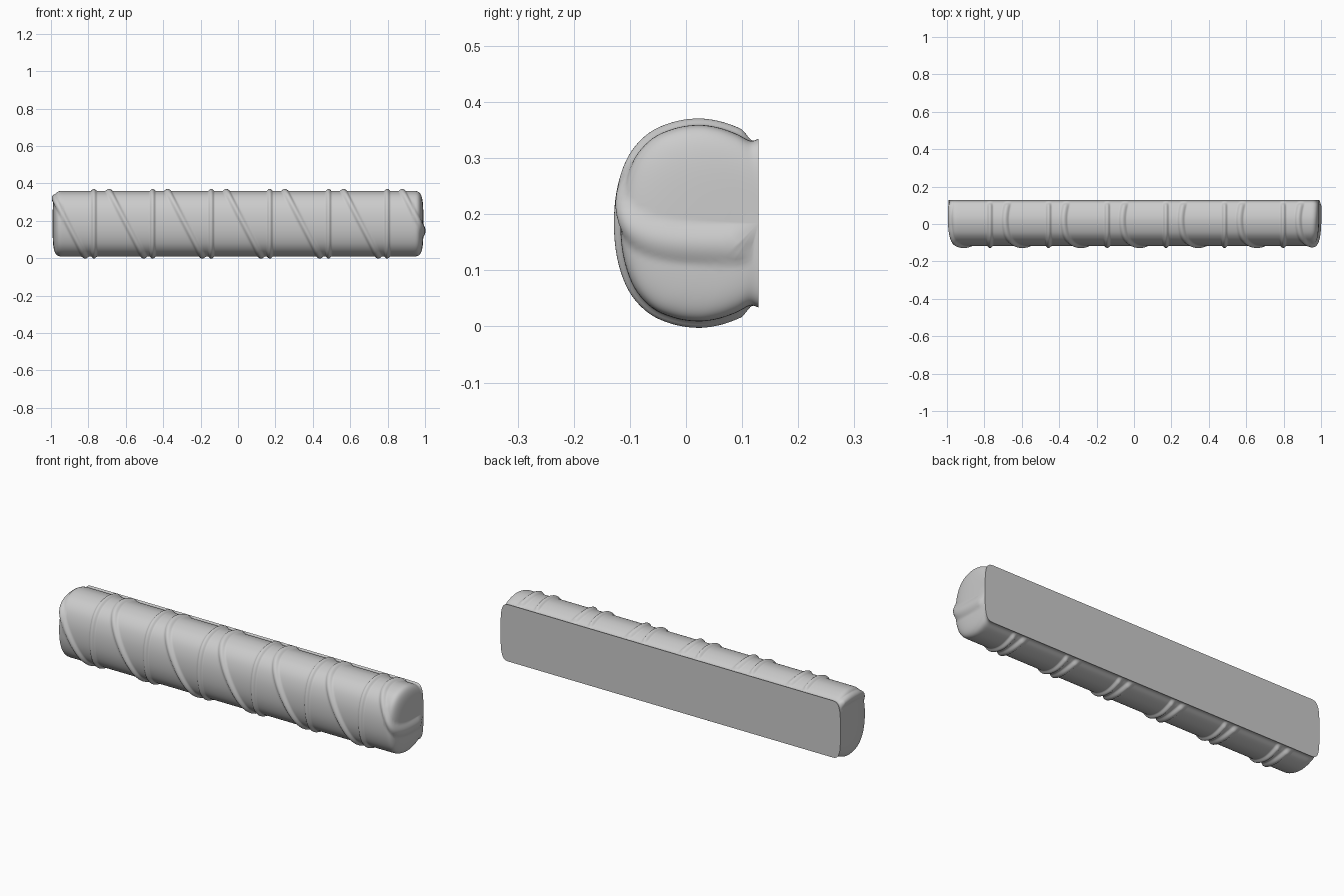
import bpy, bmesh, math
from mathutils import Vector

if "Cube" in bpy.data.objects:
    bpy.data.objects.remove(bpy.data.objects["Cube"])

BACK, MID = 0.129, 0.184          # flat back plane, height of centre line
# half of the D-shaped section: (y, height from centre), back lip to front nose
half = [(0.129, 0.150), (0.114, 0.147), (0.088, 0.160), (0.055, 0.171),
        (0.02, 0.175), (-0.02, 0.169), (-0.06, 0.151), (-0.092, 0.115),
        (-0.111, 0.062), (-0.117, 0.0)]
ctrl = half + [(y, -z) for y, z in half[-2::-1]]


def smooth_path(pts, steps):
    # Catmull-Rom curve through the points
    p = [Vector(q) for q in pts]
    p = [2 * p[0] - p[1]] + p + [2 * p[-1] - p[-2]]
    out = []
    for i in range(1, len(p) - 2):
        a, b, c, d = p[i - 1:i + 3]
        for k in range(steps):
            t = k / steps
            out.append(0.5 * (2 * b + (c - a) * t + (2 * a - 5 * b + 4 * c - d) * t * t
                              + (3 * b - a - 3 * c + d) * t ** 3))
    return out + [p[-2]]


section = smooth_path(ctrl, 5)

# stations along the length: (x, section scale), with rounded ends
cap = []
for i in range(36):
    t = math.pi / 2 * i / 35
    cap.append((0.93 + 0.061 * math.sqrt(math.sin(t)), math.sqrt(max(0, math.cos(t)))))
cap[-1] = (0.991, 0.0)
N = 440
stations = [(-x, s) for x, s in reversed(cap)]
stations += [(-0.93 + 1.86 * i / N, 1.0) for i in range(1, N)]
stations += cap

bm = bmesh.new()
rows = [[bm.verts.new((x, BACK + (p.x - BACK) * s, MID + p.y * s)) for p in section]
        for x, s in stations]
for a, b in zip(rows, rows[1:]):
    for j in range(len(section) - 1):
        bm.faces.new((a[j], a[j + 1], b[j + 1], b[j]))
    bm.faces.new((a[-1], a[0], b[0], b[-1]))      # flat back strip
bmesh.ops.remove_doubles(bm, verts=bm.verts, dist=0.00005)
bmesh.ops.recalc_face_normals(bm, faces=bm.faces)
bm.normal_update()

# raised wrapping bands: upright hoops and slanted windings
PITCH, SLOPE = 0.3135, -0.53
hoops = [-0.77 + PITCH * i for i in range(6)]
slants = [-0.69 + PITCH * i for i in range(-1, 6)]


def band(d, w):
    return max(0.0, 1 - (d / w) ** 2) ** 1.3


moves = []
for v in bm.verts:
    x, y, z = v.co
    h = max(band(x - c, 0.016) for c in hoops)
    k = math.hypot(1, SLOPE)
    h = max(h, max(band((x - c - (0.36 - z) * SLOPE * -1) / k, 0.018) for c in slants))
    fade = min(1, max(0, (0.12 - y) / 0.025))
    moves.append((v, v.normal * (0.0115 * h * fade)))
for v, m in moves:
    v.co += m

me = bpy.data.meshes.new("wrapped_half_roll")
bm.to_mesh(me)
bm.free()
ob = bpy.data.objects.new("wrapped_half_roll", me)
bpy.context.collection.objects.link(ob)
bpy.context.view_layer.objects.active = ob
ob.select_set(True)
bpy.ops.object.shade_smooth_by_angle(angle=math.radians(45))
